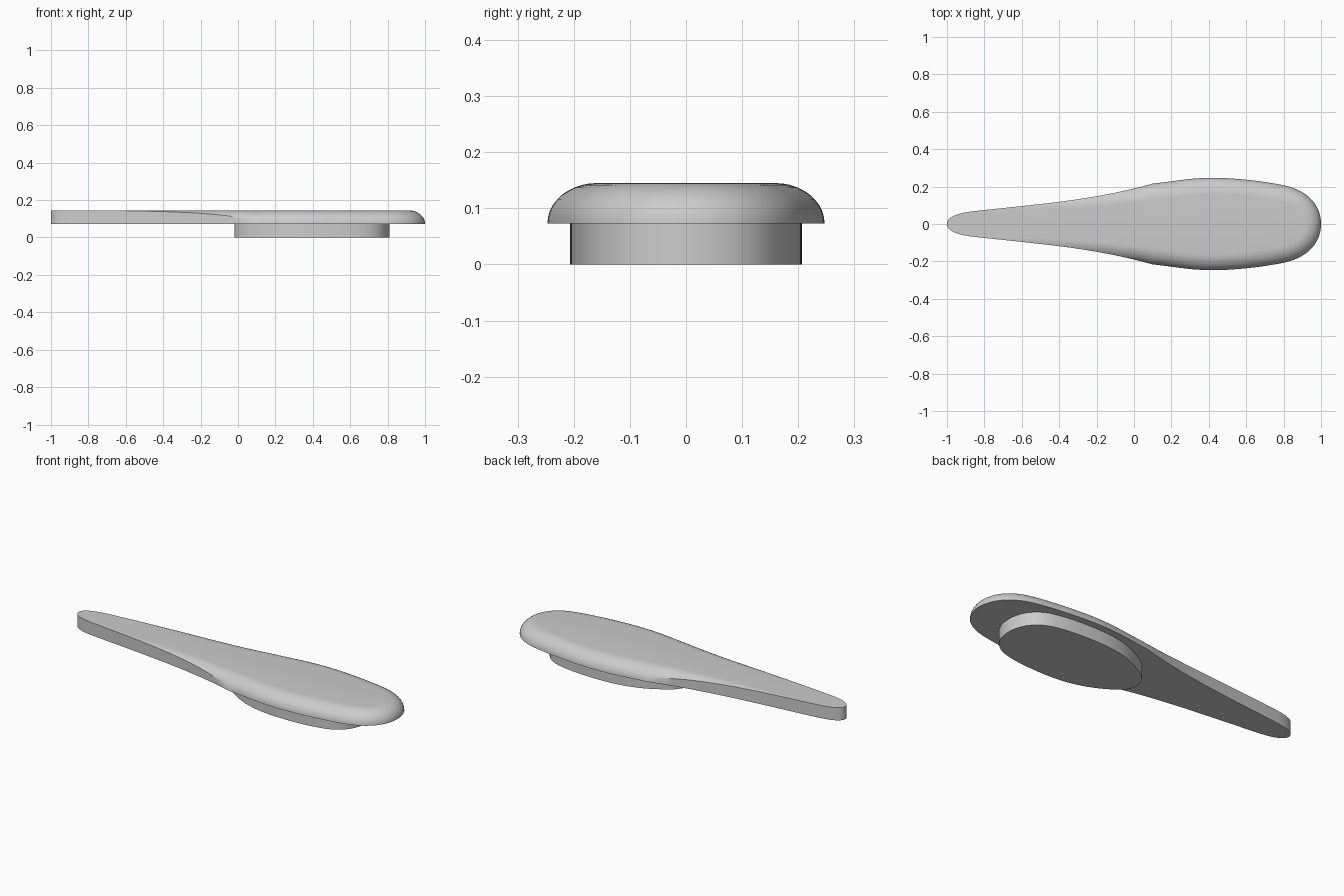
import bpy, bmesh, math
from mathutils import Vector
from mathutils.geometry import interpolate_bezier

cube = bpy.data.objects.get("Cube")
if cube:
    bpy.data.objects.remove(cube, do_unlink=True)

grey = bpy.data.materials.new("light grey")
grey.use_nodes = True
colour = (0.6, 0.6, 0.6, 1)
grey.diffuse_color = colour
grey.node_tree.nodes["Principled BSDF"].inputs["Base Color"].default_value = colour

UNDERSIDE, TOP, ROUND = 0.073, 0.145, 0.088


def closed_outline(segments, steps=14):
    """Join Bezier segments into one half outline and mirror it across y."""
    half = []
    for seg in segments:
        points = interpolate_bezier(*[Vector(p) for p in seg], steps)
        half += points[1:] if half else points
    return half + [Vector((p.x, -p.y)) for p in reversed(half[1:-1])]


def inward_normals(outline):
    result = []
    for i in range(len(outline)):
        d = (outline[(i + 1) % len(outline)] - outline[i - 1]).normalized()
        result.append(Vector((d.y, -d.x)))
    return result


def build_rings(name, rings):
    """Bridge stacked rings into a capped solid."""
    bm = bmesh.new()
    loops = [[bm.verts.new(p) for p in ring] for ring in rings]
    n = len(loops[0])
    for low, high in zip(loops, loops[1:]):
        for i in range(n):
            j = (i + 1) % n
            bm.faces.new((low[i], low[j], high[j], high[i]))
    bm.faces.new(loops[0])
    bm.faces.new(loops[-1])
    bmesh.ops.remove_doubles(bm, verts=bm.verts, dist=0.0003)
    bmesh.ops.recalc_face_normals(bm, faces=bm.faces)
    mesh = bpy.data.meshes.new(name)
    bm.to_mesh(mesh)
    bm.free()
    mesh.materials.append(grey)
    obj = bpy.data.objects.new(name, mesh)
    bpy.context.collection.objects.link(obj)
    bpy.ops.object.select_all(action='DESELECT')
    obj.select_set(True)
    bpy.context.view_layer.objects.active = obj
    bpy.ops.object.shade_smooth_by_angle(angle=math.radians(30))
    return obj


# Body: tapered handle running into a wide rounded head
body = closed_outline([
    [(-1, 0), (-1, 0.035), (-0.95, 0.058), (-0.86, 0.068)],
    [(-0.86, 0.068), (-0.5, 0.108), (-0.22, 0.126), (0.1, 0.216)],
    [(0.1, 0.216), (0.2, 0.226), (0.3, 0.247), (0.42, 0.247)],
    [(0.42, 0.247), (0.54, 0.247), (0.7, 0.228), (0.8, 0.207)],
    [(0.8, 0.207), (0.93, 0.18), (1, 0.1), (1, 0)],
])
normals = inward_normals(body)


def start_angle(x):
    """Where the upright side wall meets the rounded top edge."""
    t = min(max((0.1 - x) / 1.1, 0), 1) * 0.97
    return math.acos((1 - t) ** 1.5)


rings = [[(p.x, p.y, UNDERSIDE) for p in body]]
STEPS = 10
for k in range(STEPS + 1):
    ring = []
    for p, n in zip(body, normals):
        a0 = start_angle(p.x)
        a = a0 + (math.pi / 2 - a0) * k / STEPS
        q = p + n * ROUND * (math.cos(a0) - math.cos(a))
        ring.append((q.x, q.y, UNDERSIDE + (TOP - UNDERSIDE) * math.sin(a)))
    rings.append(ring)
build_rings("handle_and_head", rings)

# Base: straight-sided pad under the head, set slightly into it
pad = closed_outline([
    [(-0.02, 0), (-0.02, 0.07), (0.04, 0.1), (0.1, 0.135)],
    [(0.1, 0.135), (0.2, 0.19), (0.3, 0.207), (0.42, 0.207)],
    [(0.42, 0.207), (0.52, 0.207), (0.6, 0.2), (0.67, 0.182)],
    [(0.67, 0.182), (0.77, 0.155), (0.81, 0.08), (0.81, 0)],
])
build_rings("base_pad", [[(p.x, p.y, z) for p in pad] for z in (0, UNDERSIDE + 0.01)])
